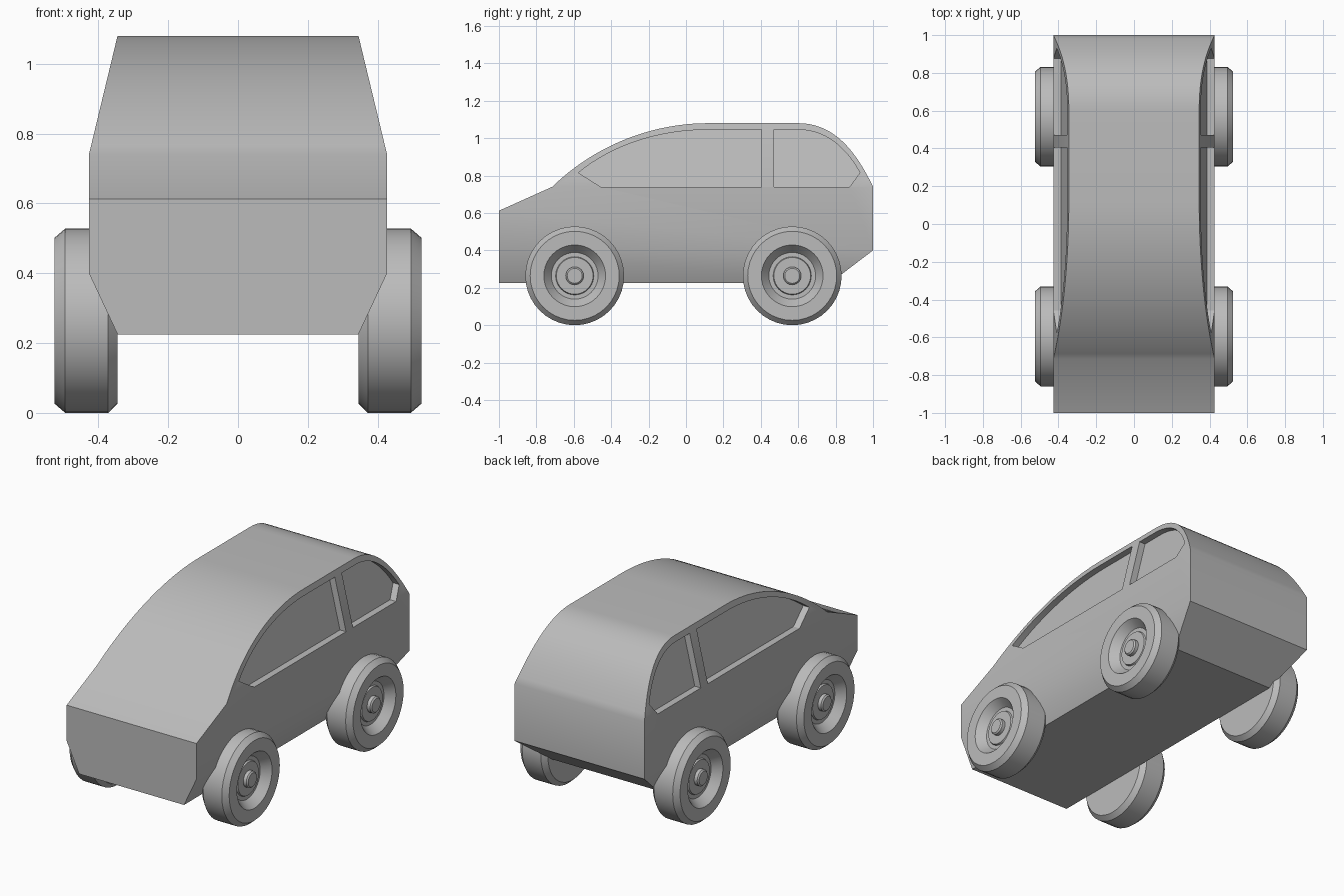
import bpy, bmesh, math
from mathutils import Vector
from mathutils.geometry import interpolate_bezier

if "Cube" in bpy.data.objects:
    bpy.data.objects.remove(bpy.data.objects["Cube"])

GREY = (0.5, 0.5, 0.5, 1)
grey = bpy.data.materials.new("plain_grey")
grey.use_nodes = True
grey.diffuse_color = GREY
grey.node_tree.nodes["Principled BSDF"].inputs["Base Color"].default_value = GREY

FLOOR, WAIST, BELT, ROOF = 0.225, 0.4, 0.74, 1.08
WIDE, NARROW = 0.427, 0.345


def half_width(z):
    """The flanks are upright from waist to belt and lean in elsewhere."""
    if z > BELT:
        return WIDE + (NARROW - WIDE) * (z - BELT) / (ROOF - BELT)
    if z < WAIST:
        return WIDE + (NARROW - WIDE) * (WAIST - z) / (WAIST - FLOOR)
    return WIDE


def curve(a, b, c, d, steps):
    pts = [Vector((*p, 0)) for p in (a, b, c, d)]
    return [(p.x, p.y) for p in interpolate_bezier(*pts, steps)]


def finish(name, bm, angle=30):
    bmesh.ops.recalc_face_normals(bm, faces=bm.faces)
    mesh = bpy.data.meshes.new(name)
    bm.to_mesh(mesh)
    bm.free()
    mesh.materials.append(grey)
    obj = bpy.data.objects.new(name, mesh)
    bpy.context.collection.objects.link(obj)
    smooth(obj, angle)
    return obj


def smooth(obj, angle=30):
    bpy.ops.object.select_all(action='DESELECT')
    bpy.context.view_layer.objects.active = obj
    obj.select_set(True)
    bpy.ops.object.shade_smooth_by_angle(angle=math.radians(angle))


def bridge(bm, left, right):
    for i in range(len(left)):
        j = (i + 1) % len(left)
        bm.faces.new((left[i], left[j], right[j], right[i]))


# Body shell: side profile with leaning flanks
profile = [(0.77, FLOOR), (-1, FLOOR), (-1, WAIST), (-1, 0.612)]
profile += curve((-0.715, BELT), (-0.5, 0.95), (-0.2, ROOF), (0.12, ROOF), 24)
profile += curve((0.6, ROOF), (0.78, ROOF), (0.9, 0.95), (1, BELT), 18)
profile += [(1, WAIST)]
bm = bmesh.new()
sides = [[bm.verts.new((s * half_width(z), y, z)) for y, z in profile] for s in (1, -1)]
bridge(bm, *sides)
for side in sides:
    for low, high in ((FLOOR, WAIST), (WAIST, BELT), (BELT, ROOF)):
        bm.faces.new([v for v in side if low - 1e-4 <= v.co.z <= high + 1e-4])
body = finish("body", bm)

# Window recesses, sunk parallel to the leaning flanks
front_window = [(0.405, BELT), (-0.457, BELT)]
front_window += curve((-0.575, 0.815), (-0.4, 0.96), (-0.15, 1.045), (0.12, 1.045), 18)
front_window += [(0.405, 1.045)]
rear_window = [(0.875, BELT), (0.47, BELT), (0.47, 1.045)]
rear_window += curve((0.6, 1.045), (0.74, 1.045), (0.85, 0.96), (0.93, 0.815), 14)


def lean(z):
    return WIDE + (NARROW - WIDE) * (z - BELT) / (ROOF - BELT)


bm = bmesh.new()
for outline in (front_window, rear_window):
    for s in (1, -1):
        inner, outer = [[bm.verts.new((s * (lean(z) + d), y, z)) for y, z in outline]
                        for d in (-0.04, 0.06)]
        bridge(bm, inner, outer)
        bm.faces.new(inner)
        bm.faces.new(outer)
cutter = finish("window_cutter", bm)
cutter.hide_render = True
cut = body.modifiers.new("windows", 'BOOLEAN')
cut.operation, cut.solver, cut.object = 'DIFFERENCE', 'EXACT', cutter
bpy.ops.object.select_all(action='DESELECT')
bpy.context.view_layer.objects.active = body
body.select_set(True)
bpy.ops.object.modifier_apply(modifier=cut.name)
bpy.data.objects.remove(cutter)
smooth(body)

# Wheels: tyre, dished rim and hub turned as one section of (radius, offset)
section = [(0, 0.345), (0.238, 0.345), (0.264, 0.372), (0.264, 0.495), (0.238, 0.525),
           (0.165, 0.525), (0.125, 0.475), (0.102, 0.475), (0.098, 0.485),
           (0.048, 0.485), (0.048, 0.505), (0.04, 0.512), (0, 0.512)]


def wheel(name, side, y):
    bm = bmesh.new()
    verts = [bm.verts.new((side * x, y, 0.264 + r)) for r, x in section]
    edges = [bm.edges.new(pair) for pair in zip(verts, verts[1:])]
    bmesh.ops.spin(bm, geom=verts + edges, cent=(0, y, 0.264), axis=(1, 0, 0),
                   angle=math.tau, steps=40, use_merge=True)
    bmesh.ops.remove_doubles(bm, verts=bm.verts, dist=1e-4)
    finish(name, bm)


for side, label in ((1, "left"), (-1, "right")):
    wheel("front_wheel_" + label, side, -0.595)
    wheel("rear_wheel_" + label, side, 0.568)
